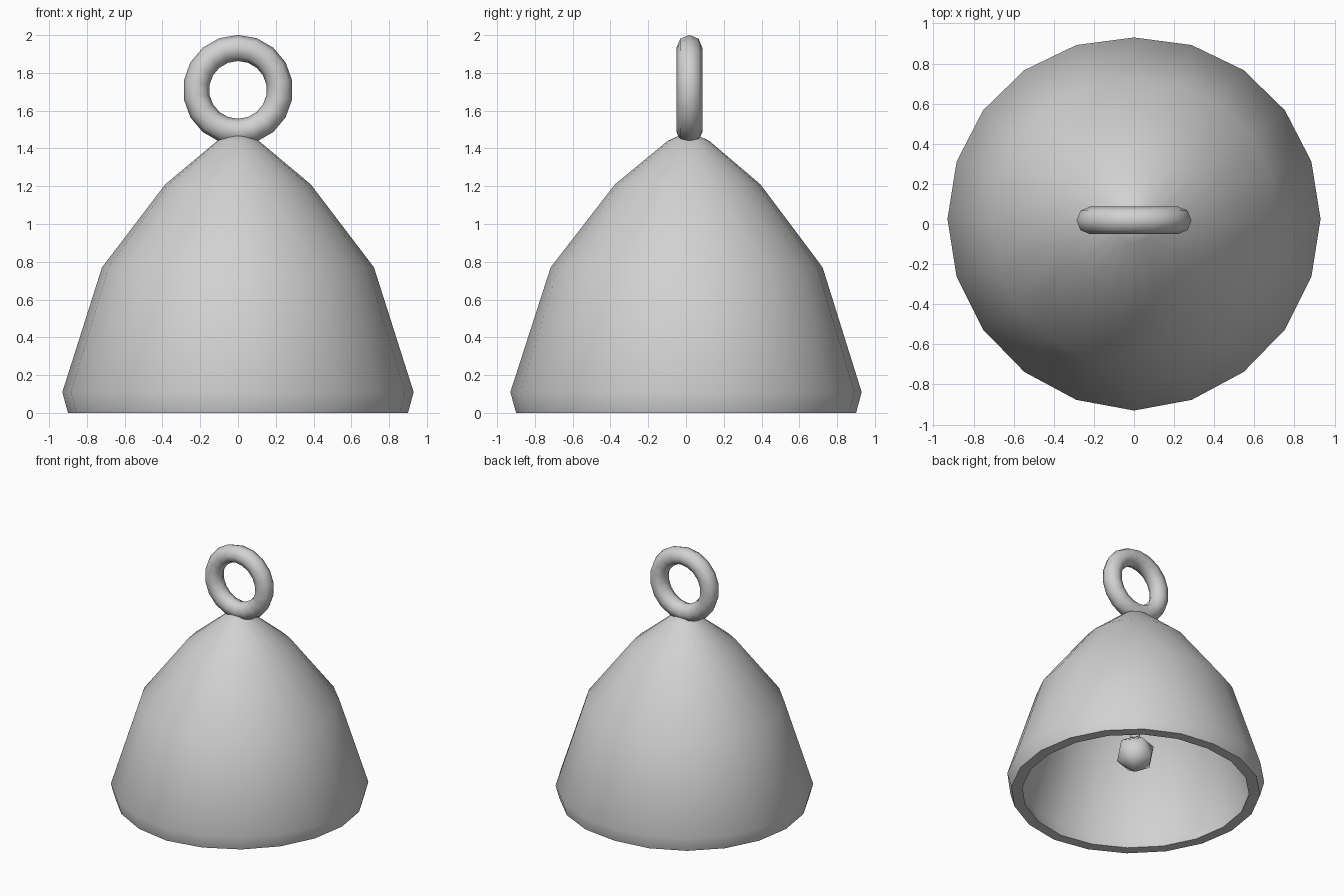
import bpy, bmesh, math
from mathutils import Matrix

cube = bpy.data.objects.get("Cube")
if cube:
    bpy.data.objects.remove(cube, do_unlink=True)

# Single plain metal colour
metal = bpy.data.materials.new("plain grey metal")
metal.use_nodes = True
GREY = (0.64, 0.64, 0.64, 1)
metal.diffuse_color = GREY
metal.node_tree.nodes["Principled BSDF"].inputs["Base Color"].default_value = GREY

RIM = 0.93      # widest bell radius
SIDES = 20
CENTRE_Y = 0.015


def finish(name, bm, angle):
    bmesh.ops.recalc_face_normals(bm, faces=bm.faces)
    mesh = bpy.data.meshes.new(name)
    bm.to_mesh(mesh)
    bm.free()
    mesh.materials.append(metal)
    obj = bpy.data.objects.new(name, mesh)
    bpy.context.collection.objects.link(obj)
    bpy.ops.object.select_all(action='DESELECT')
    obj.select_set(True)
    bpy.context.view_layer.objects.active = obj
    bpy.ops.object.shade_smooth_by_angle(angle=math.radians(angle))
    return obj


def bell_ring(bm, radius, z):
    # The sides sit slightly back from the middle, as in a hand-shaped bell
    ring = []
    for i in range(SIDES):
        a = math.tau * i / SIDES
        f = radius / RIM
        y = radius * math.sin(a) + CENTRE_Y * (1 - f) + 0.025 * abs(math.cos(a)) * f
        ring.append(bm.verts.new((radius * math.cos(a), y, z)))
    return ring


# Bell: outside from crown to rim, then the inside back up to the crown
profile = [(0.05, 1.468), (0.11, 1.44), (0.385, 1.21), (0.72, 0.77), (RIM, 0.11), (0.9, 0),
           (0.82, 0), (0.845, 0.11), (0.64, 0.74), (0.32, 1.15), (0.08, 1.36)]
bm = bmesh.new()
rings = [bell_ring(bm, r, z) for r, z in profile]
for a, b in zip(rings, rings[1:]):
    for i in range(SIDES):
        j = (i + 1) % SIDES
        bm.faces.new((a[i], a[j], b[j], b[i]))
for ring, z in ((rings[0], 1.475), (rings[-1], 1.38)):
    tip = bm.verts.new((0, CENTRE_Y, z))
    for i in range(SIDES):
        bm.faces.new((ring[i], ring[(i + 1) % SIDES], tip))
finish("bell_body", bm, 50)

# Hanging ring standing on the crown
bpy.ops.mesh.primitive_torus_add(major_segments=18, minor_segments=8,
                                 major_radius=0.222, minor_radius=0.069)
ring = bpy.context.object
ring.name = "hanging_ring"
ring.data.materials.append(metal)
ring.data.transform(Matrix.Translation((0, 0.018, 1.71))
                    @ Matrix.Rotation(math.radians(90), 4, 'X')
                    @ Matrix.Rotation(math.radians(90), 4, 'Z'))
bpy.ops.object.shade_smooth()

# Clapper rod
bm = bmesh.new()
bmesh.ops.create_cone(bm, cap_ends=True, segments=8, radius1=0.035, radius2=0.035, depth=1.0,
                      matrix=Matrix.Translation((0, CENTRE_Y, 0.89)))
finish("clapper_rod", bm, 50)

# Clapper ball
bm = bmesh.new()
bmesh.ops.create_icosphere(bm, subdivisions=1, radius=0.148,
                           matrix=Matrix.Translation((0, CENTRE_Y, 0.31)))
finish("clapper_ball", bm, 80)
